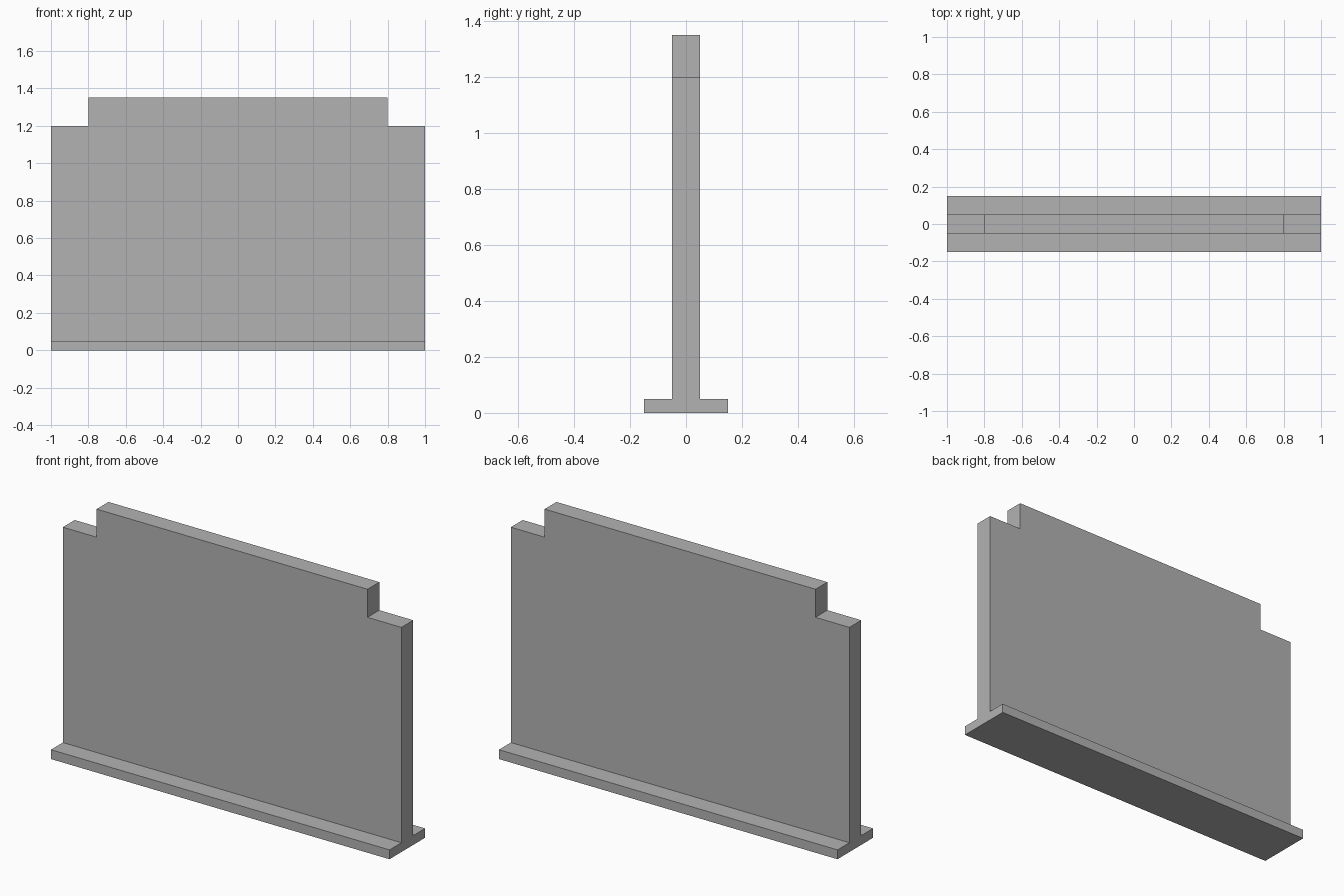
import bpy
import bmesh

cube = bpy.data.objects.get("Cube")
if cube:
    bpy.data.objects.remove(cube, do_unlink=True)

LENGTH, HEIGHT = 2.0, 1.35
WALL_HALF, FOOT_HALF, FOOT_HEIGHT = 0.05, 0.15, 0.05
SHOULDER_X, SHOULDER_Z = 0.8, 1.2

grey = bpy.data.materials.new("plain_grey")
grey.use_nodes = True
colour = (0.45, 0.45, 0.45, 1)
grey.diffuse_color = colour
grey.node_tree.nodes["Principled BSDF"].inputs["Base Color"].default_value = colour


def extrude_profile(name, points, x_start, x_end):
    """Extrude a closed (y, z) outline along x into a solid object."""
    bm = bmesh.new()
    face = bm.faces.new([bm.verts.new((x_start, y, z)) for y, z in points])
    result = bmesh.ops.extrude_face_region(bm, geom=[face], use_keep_orig=True)
    moved = [v for v in result["geom"] if isinstance(v, bmesh.types.BMVert)]
    bmesh.ops.translate(bm, verts=moved, vec=(x_end - x_start, 0, 0))
    bmesh.ops.recalc_face_normals(bm, faces=bm.faces[:])
    mesh = bpy.data.meshes.new(name)
    bm.to_mesh(mesh)
    bm.free()
    mesh.materials.append(grey)
    obj = bpy.data.objects.new(name, mesh)
    bpy.context.collection.objects.link(obj)
    return obj


# Upright panel and foot as one inverted T section
half = [(FOOT_HALF, 0), (FOOT_HALF, FOOT_HEIGHT), (WALL_HALF, FOOT_HEIGHT), (WALL_HALF, HEIGHT)]
section = half + [(-y, z) for y, z in reversed(half)]
panel = extrude_profile("panel_with_foot", section, -LENGTH / 2, LENGTH / 2)

# Stepped top corners, cut at both ends
notch = [(-0.3, SHOULDER_Z), (0.3, SHOULDER_Z), (0.3, 1.6), (-0.3, 1.6)]
cutters = []
for side, start, end in (("right", -1.2, -SHOULDER_X), ("left", SHOULDER_X, 1.2)):
    cutter = extrude_profile(side + "_notch_cutter", notch, start, end)
    cutter.hide_render = True
    cutters.append(cutter)
    cut = panel.modifiers.new(side + "_notch", "BOOLEAN")
    cut.operation = "DIFFERENCE"
    cut.solver = "EXACT"
    cut.object = cutter

# Bake the cuts and discard the helpers
bpy.context.view_layer.objects.active = panel
for name in [m.name for m in panel.modifiers]:
    bpy.ops.object.modifier_apply(modifier=name)
for cutter in cutters:
    bpy.data.objects.remove(cutter, do_unlink=True)
